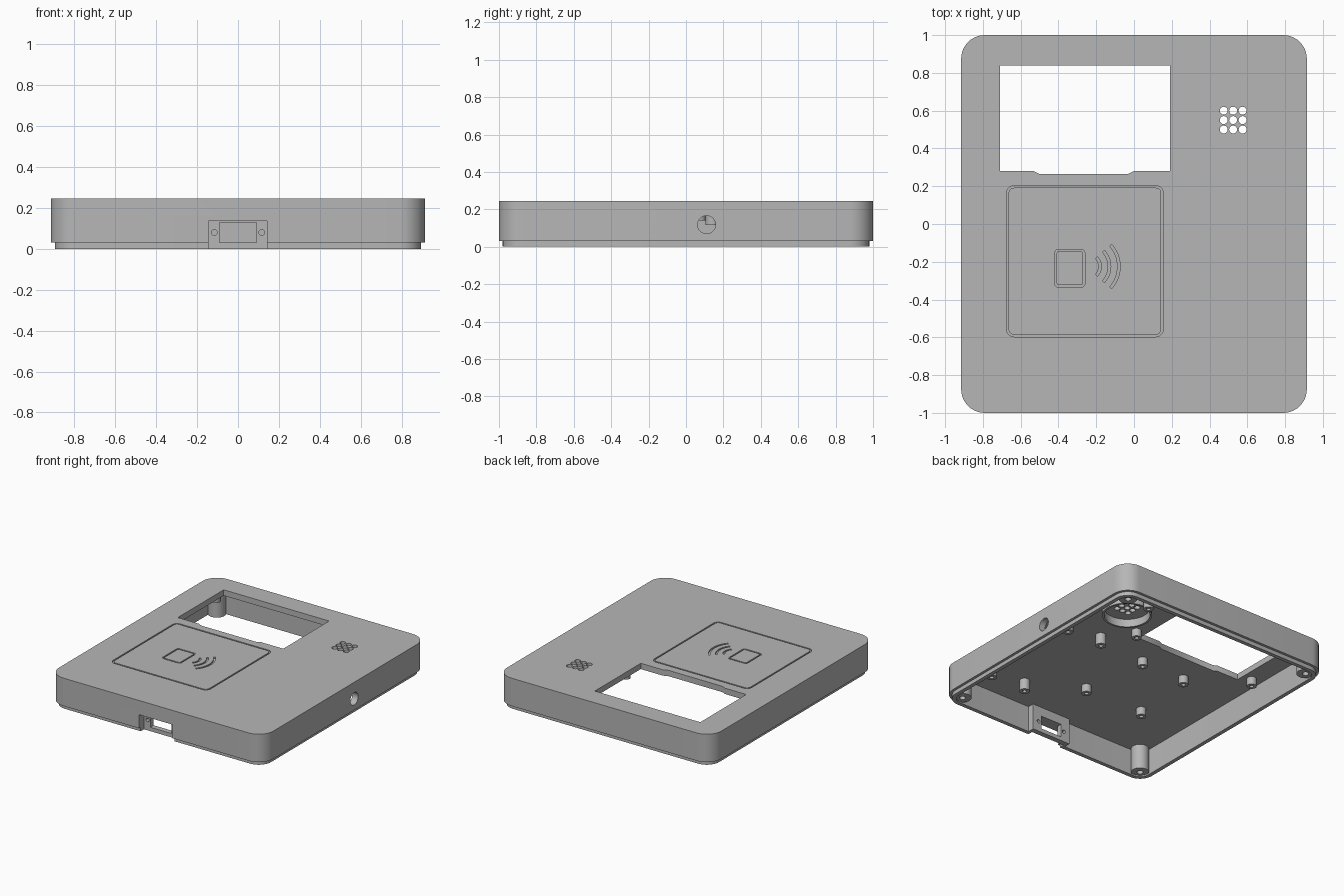
import bpy, bmesh
from math import sin, cos, pi, radians
from mathutils import Vector, Matrix

default = bpy.data.objects.get("Cube")
if default:
    bpy.data.objects.remove(default, do_unlink=True)

grey = bpy.data.materials.new("plain grey plastic")
grey.use_nodes = True
grey.diffuse_color = (0.47, 0.47, 0.47, 1)
grey.node_tree.nodes["Principled BSDF"].inputs["Base Color"].default_value = grey.diffuse_color

TOP, CEILING, STEP = 0.245, 0.2, 0.03
HALF_X, HALF_Y, CORNER = 0.915, 1.0, 0.125


def arc(cx, cy, r, start, end, n):
    angles = [radians(start + (end - start) * i / n) for i in range(n + 1)]
    return [(cx + r * cos(a), cy + r * sin(a)) for a in angles]


def circle(cx, cy, r, n=32):
    return arc(cx, cy, r, 0, 360, n)[:-1]


def round_rect(cx, cy, hx, hy, r, n=10):
    pts = []
    for i, (sx, sy) in enumerate([(1, 1), (-1, 1), (-1, -1), (1, -1)]):
        pts += arc(cx + sx * (hx - r), cy + sy * (hy - r), r, i * 90, i * 90 + 90, n)
    return pts


def case_outline(inset):
    return round_rect(0, 0, HALF_X - inset, HALF_Y - inset, CORNER - inset)


def loft(name, sections, hollow=False, matrix=Matrix()):
    """Skin (outline, height) sections; hollow ones wrap round into a tube."""
    bm = bmesh.new()
    rings = [[bm.verts.new(matrix @ Vector((x, y, z))) for x, y in pts] for pts, z in sections]
    pairs = list(zip(rings, rings[1:]))
    if hollow:
        pairs.append((rings[-1], rings[0]))
    else:
        bm.faces.new(rings[0])
        bm.faces.new(rings[-1])
    for a, b in pairs:
        for i in range(len(a)):
            j = (i + 1) % len(a)
            bm.faces.new((a[i], a[j], b[j], b[i]))
    bmesh.ops.recalc_face_normals(bm, faces=bm.faces)
    mesh = bpy.data.meshes.new(name)
    bm.to_mesh(mesh)
    bm.free()
    mesh.materials.append(grey)
    obj = bpy.data.objects.new(name, mesh)
    bpy.context.collection.objects.link(obj)
    return obj


def prism(name, pts, z0, z1, matrix=Matrix()):
    return loft(name, [(pts, z0), (pts, z1)], matrix=matrix)


def box(name, x0, x1, y0, y1, z0, z1):
    return prism(name, [(x0, y0), (x1, y0), (x1, y1), (x0, y1)], z0, z1)


def band(name, outer, inner, z0, z1):
    return loft(name, [(outer, z0), (outer, z1), (inner, z1), (inner, z0)], hollow=True)


def tube(name, x, y, r, hole, z0):
    return band(name, circle(x, y, r), circle(x, y, hole), z0, CEILING + 0.005)


def activate(obj):
    bpy.ops.object.select_all(action='DESELECT')
    obj.select_set(True)
    bpy.context.view_layer.objects.active = obj


def combine(target, tool, operation='DIFFERENCE'):
    tool.hide_render = True
    mod = target.modifiers.new("boolean", 'BOOLEAN')
    mod.operation, mod.solver, mod.object = operation, 'EXACT', tool
    activate(target)
    bpy.ops.object.modifier_apply(modifier=mod.name)
    bpy.data.objects.remove(tool, do_unlink=True)


# Open-bottomed case with a stepped lower lip
case = loft("case_shell", [(case_outline(0.02), 0), (case_outline(0.02), STEP),
                           (case_outline(0), STEP), (case_outline(0), TOP)])
combine(case, prism("cavity", case_outline(0.05), -0.1, CEILING))

# Connector housing on the front wall, with recess, port and screw holes
combine(case, box("connector_housing", -0.165, 0.165, -0.97, -0.9, 0, 0.21), 'UNION')
combine(case, box("connector_recess", -0.145, 0.142, -1.1, -0.94, -0.1, 0.135))
combine(case, box("connector_port", -0.09, 0.09, -1.1, -0.8, STEP, 0.13))
facing_front = Matrix.Rotation(radians(90), 4, 'X')
for x in (-0.115, 0.115):
    combine(case, prism("screw_hole", circle(x, 0.08, 0.014, 20), 0.85, 1.1, facing_front))

# Cable hole in the left wall
facing_side = Matrix(((0, 0, 1, 0), (1, 0, 0, 0), (0, 1, 0, 0), (0, 0, 0, 1)))
combine(case, prism("cable_hole", circle(0.11, 0.118, 0.048), 0.8, 1.0, facing_side))

# Display window with a shallow notch in its front edge
window = [(-0.71, 0.84), (-0.71, 0.28), (-0.53, 0.28), (-0.5, 0.265),
          (-0.03, 0.265), (0, 0.28), (0.19, 0.28), (0.19, 0.84)]
combine(case, prism("window_opening", window, 0.1, 0.3))

# Speaker grille
for i in (-1, 0, 1):
    for j in (-1, 0, 1):
        hole = circle(0.525 + 0.05 * i, 0.55 + 0.05 * j, 0.021, 20)
        combine(case, prism("speaker_hole", hole, 0.1, 0.3))

# Engraved card outline, chip outline and radio waves
FLOOR = TOP - 0.01
for cx, cy, hx, hy, r in [(-0.26, -0.197, 0.415, 0.4, 0.04), (-0.34, -0.235, 0.08, 0.1, 0.02)]:
    w = 0.011
    combine(case, band("outline_groove", round_rect(cx, cy, hx, hy, r, 5),
                       round_rect(cx, cy, hx - w, hy - w, r - w, 5), FLOOR, 0.3))
for r in (0.07, 0.12, 0.17):
    wave = arc(-0.25, -0.225, r + 0.007, -42, 42, 14) + arc(-0.25, -0.225, r - 0.007, 42, -42, 14)
    combine(case, prism("wave_groove", wave, FLOOR, 0.3))

parts = [case]

# Corner screw bosses
for sx, side in ((1, "left"), (-1, "right")):
    for sy, end in ((1, "back"), (-1, "front")):
        parts.append(tube(f"{end}_{side}_boss", 0.81 * sx, 0.9 * sy, 0.063, 0.022, 0.01))

# Circuit board, reader and display posts
for x in (0.42, 0.72):
    for y in (-0.69, 0.14):
        parts.append(tube("board_post", x, y, 0.037, 0.015, 0.115))
for x, y in [(-0.46, -0.47), (0.04, -0.47), (-0.4, 0.06), (-0.02, 0.07)]:
    parts.append(tube("reader_post", x, y, 0.035, 0.015, 0.14))
for x in (-0.78, 0.27):
    for y in (0.35, 0.84):
        parts.append(tube("display_post", x, y, 0.035, 0.015, 0.14))

# Speaker holder
parts.append(tube("speaker_ring", 0.525, 0.55, 0.175, 0.16, 0.14))
parts.append(tube("speaker_post", 0.51, 0.765, 0.035, 0.015, 0.1))

for part in parts:
    activate(part)
    bpy.ops.object.shade_smooth_by_angle(angle=radians(30))
